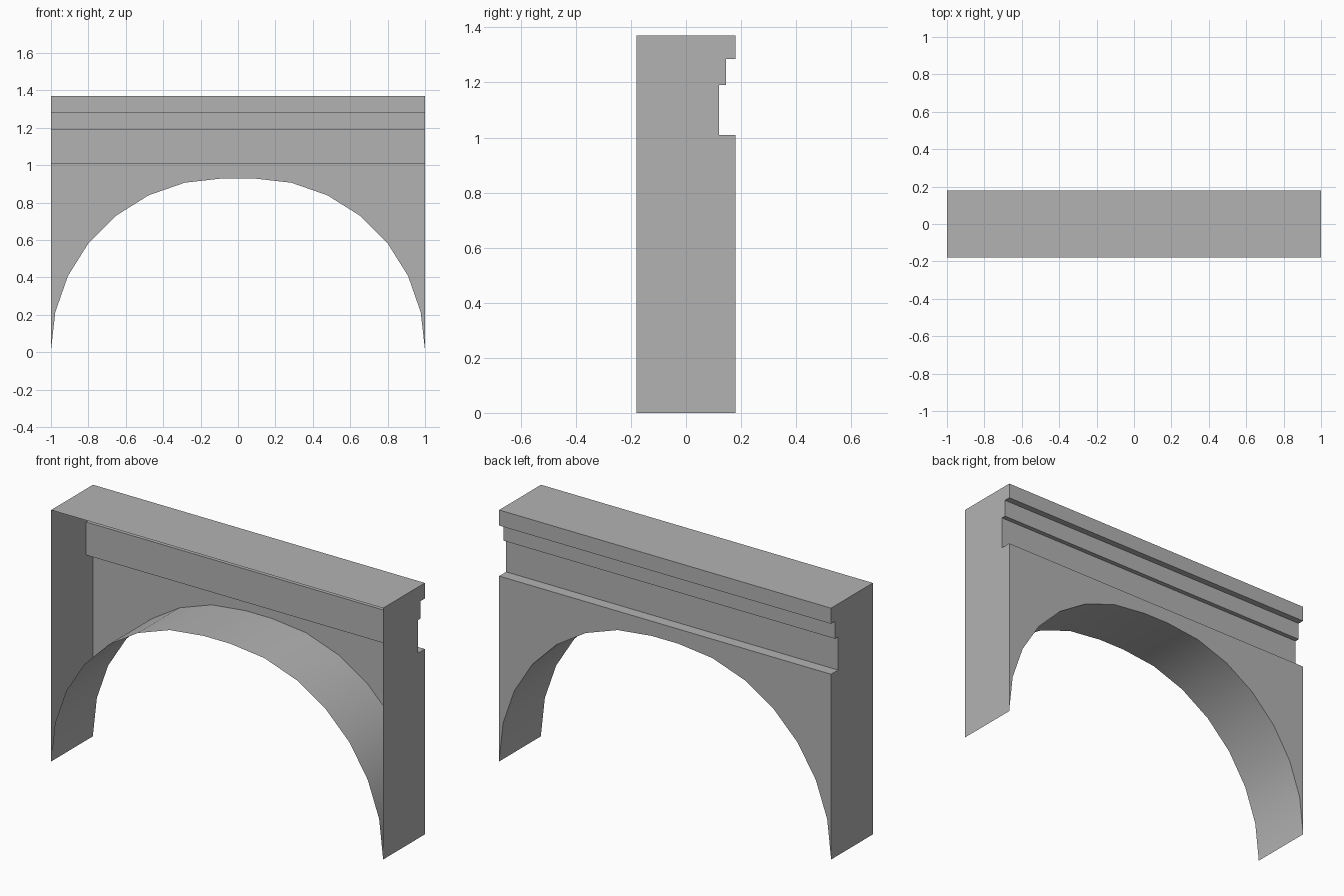
import bpy
import math
from mathutils import Vector

cube = bpy.data.objects.get("Cube")
if cube:
    bpy.data.objects.remove(cube, do_unlink=True)

HALF, FRONT, BACK, TOP = 1.0, -0.18, 0.18, 1.37
LEDGE = 1.01                    # top of the plain rear wall
RADIUS, SPRING, STEPS = 0.92, 0.01, 7

stone = bpy.data.materials.new("grey stone")
stone.use_nodes = True
stone.diffuse_color = (0.45, 0.45, 0.45, 1)
bsdf = next(n for n in stone.node_tree.nodes if n.type == 'BSDF_PRINCIPLED')
bsdf.inputs["Base Color"].default_value = stone.diffuse_color


def make(name, verts, faces):
    mesh = bpy.data.meshes.new(name)
    mesh.from_pydata(verts, [], faces)
    mesh.materials.append(stone)
    obj = bpy.data.objects.new(name, mesh)
    bpy.context.collection.objects.link(obj)
    return obj


def panel(name, points, outward):
    """Single flat face, wound to face the given direction."""
    obj = make(name, points, [range(len(points))])
    if obj.data.polygons[0].normal.dot(Vector(outward)) < 0:
        obj.data.flip_normals()
    return obj


def sweep(name, start, end):
    """Ribbon between two matching rows of points."""
    n = len(start)
    faces = [(i, i + 1, n + i + 1, n + i) for i in range(n - 1)]
    return make(name, start + end, faces)


# Arch outline: two quarter circles joined by a short flat crown
quarter = [(HALF - RADIUS + RADIUS * math.cos(a), SPRING + RADIUS * math.sin(a))
           for a in (math.pi / 2 * i / STEPS for i in range(STEPS + 1))]
arch = [(HALF, 0)] + quarter + [(-x, z) for x, z in reversed(quarter)] + [(-HALF, 0)]

# Rear cornice profile (y, z), from the ledge up to the top edge
cornice = [(BACK, LEDGE), (0.12, LEDGE), (0.12, 1.19), (0.145, 1.19),
           (0.145, 1.285), (BACK, 1.285), (BACK, TOP)]

# Rear wall around the arch; the front stays open
panel("rear_wall", [(x, BACK, z) for x, z in arch[1:-1]]
      + [(-HALF, BACK, LEDGE), (HALF, BACK, LEDGE)], (0, 1, 0))

# Stepped cornice and flat top
sweep("rear_cornice", [(HALF, y, z) for y, z in cornice],
      [(-HALF, y, z) for y, z in cornice]).data.flip_normals()
panel("top_slab", [(-HALF, FRONT, TOP), (HALF, FRONT, TOP),
                   (HALF, BACK, TOP), (-HALF, BACK, TOP)], (0, 0, 1))

# End walls with the cornice notch
side = [(FRONT, 0), (BACK, 0)] + cornice + [(FRONT, TOP)]
for name, s in (("left_end_wall", 1), ("right_end_wall", -1)):
    panel(name, [(s * HALF, y, z) for y, z in side], (s, 0, 0))

# Smooth underside of the arch
soffit = sweep("arch_soffit", [(x, FRONT, z) for x, z in arch],
               [(x, BACK, z) for x, z in arch])
soffit.data.flip_normals()
if soffit.data.polygons[len(arch) // 2 - 1].normal.z > 0:
    soffit.data.flip_normals()
soffit.data.shade_smooth()

# Cornice normals point to the rear
trim = bpy.data.objects["rear_cornice"].data
if trim.polygons[-1].normal.y < 0:
    trim.flip_normals()
